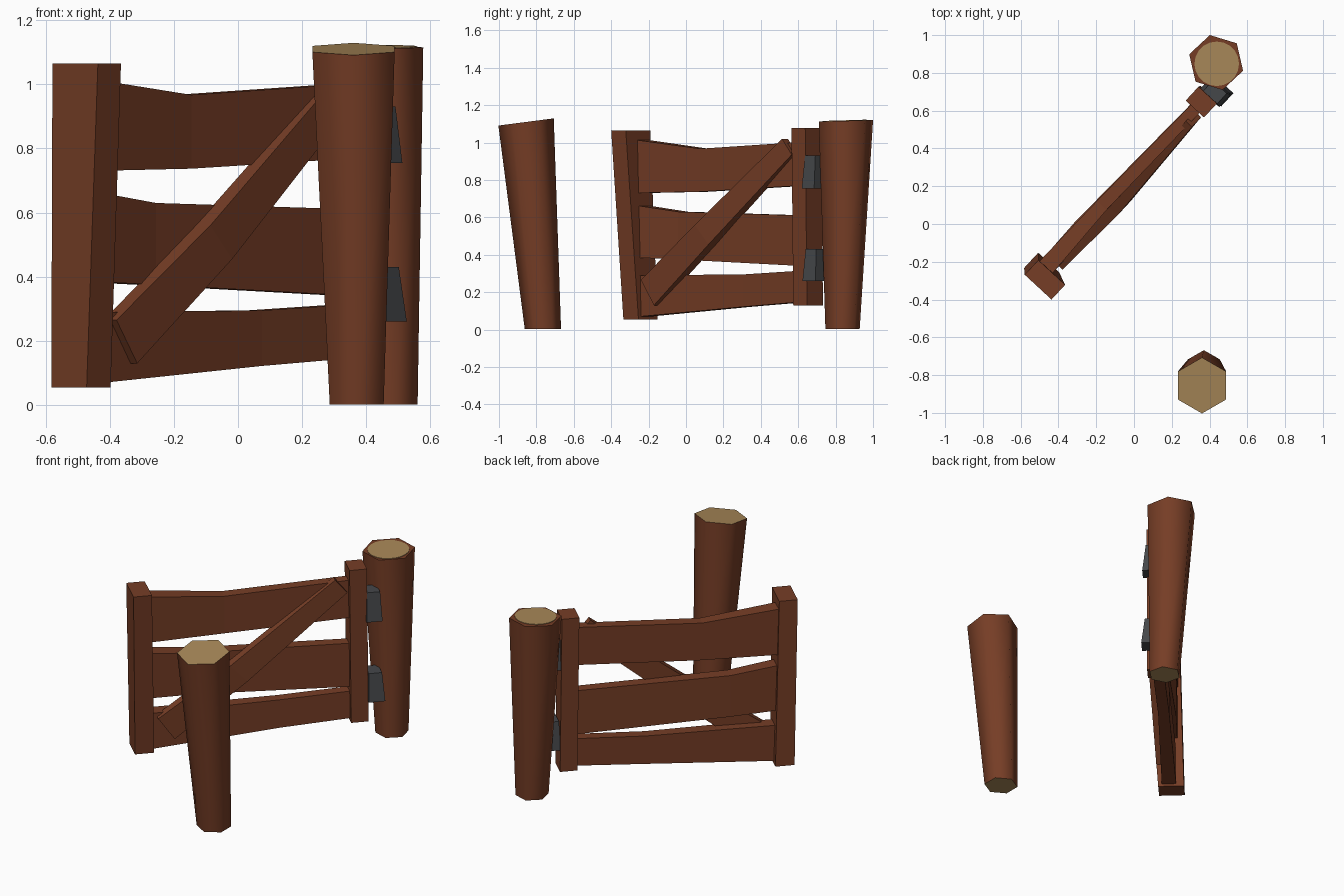
import bpy, bmesh, math
from mathutils import Vector

if "Cube" in bpy.data.objects:
    bpy.data.objects.remove(bpy.data.objects["Cube"])


def material(name, rgb):
    m = bpy.data.materials.new(name)
    m.diffuse_color = (*rgb, 1)
    m.use_nodes = True
    m.node_tree.nodes["Principled BSDF"].inputs["Base Color"].default_value = m.diffuse_color
    return m


BROWN = material("brown_bark_wood", (0.18, 0.047, 0.019))
TAN = material("tan_cut_wood", (0.40, 0.25, 0.10))
IRON = material("dark_iron", (0.06, 0.063, 0.068))

# Gate frame: u runs from free end to hinge end, v points to the brace side
ORIGIN = Vector((-0.48, -0.27, 0))
U = Vector((0.679, 0.734, 0))
V = Vector((0.734, -0.679, 0))


def gate(u, v, z):
    return ORIGIN + U * u + V * v + Vector((0, 0, z))


def loft(name, sections, mats, end_mats=(0, 0), smooth=False):
    """Skin a list of equal-sized rings and cap both ends."""
    bm = bmesh.new()
    rings = [[bm.verts.new(p) for p in s] for s in sections]
    n = len(rings[0])
    for a, b in zip(rings, rings[1:]):
        for i in range(n):
            j = (i + 1) % n
            f = bm.faces.new((a[i], a[j], b[j], b[i]))
            f.smooth = smooth
    for ring, mi in ((rings[0], end_mats[0]), (rings[-1], end_mats[1])):
        bm.faces.new(ring).material_index = mi
    bmesh.ops.recalc_face_normals(bm, faces=bm.faces)
    if smooth:
        for e in bm.edges:
            e.smooth = e.calc_face_angle(0) < math.radians(66)
    me = bpy.data.meshes.new(name)
    bm.to_mesh(me)
    bm.free()
    for m in mats:
        me.materials.append(m)
    ob = bpy.data.objects.new(name, me)
    bpy.context.collection.objects.link(ob)
    return ob


def ring(c, r, sides, turn, slope=0):
    pts = []
    for i in range(sides):
        a = math.radians(turn) + 2 * math.pi * i / sides
        dy = r * math.sin(a)
        pts.append(Vector((c[0] + r * math.cos(a), c[1] + dy, c[2] + slope * dy)))
    return pts


# Leaning, flaring six-sided posts
loft("latch_post", [ring((0.37, -0.765, 0.002), 0.097, 6, 90),
                    ring((0.36, -0.855, 1.11), 0.148, 6, 90, 0.13)],
     [BROWN, TAN], (1, 1), True)
loft("hinge_post", [ring((0.47, 0.837, 0.002), 0.094, 6, 103),
                    ring((0.435, 0.855, 1.116), 0.149, 6, 103, 0.03)],
     [BROWN, TAN], (1, 0), True)
loft("hinge_post_cut_end", [ring((0.438, 0.848, 1.114), 0.118, 20, 0, 0.03),
                            ring((0.438, 0.848, 1.119), 0.118, 20, 0, 0.03)], [TAN])


def upright(name, bottom, top, mat):
    """Tapered block; each end is (u0, u1, v0, v1, z)."""
    loft(name, [[gate(u0, v0, z), gate(u1, v0, z), gate(u1, v1, z), gate(u0, v1, z)]
                for u0, u1, v0, v1, z in (bottom, top)], [mat])


# Gate end uprights
upright("free_stile", (-0.042, 0.068, -0.10, 0.05, 0.055),
        (-0.066, 0.04, -0.073, 0.12, 1.065), BROWN)
upright("hinge_stile", (1.20, 1.30, -0.07, 0.055, 0.13),
        (1.19, 1.29, -0.074, 0.058, 1.077), BROWN)

# Iron hinges
upright("lower_hinge", (1.295, 1.39, -0.06, 0.085, 0.26),
        (1.30, 1.375, -0.04, 0.065, 0.43), IRON)
upright("upper_hinge", (1.285, 1.375, -0.06, 0.08, 0.755),
        (1.29, 1.365, -0.04, 0.06, 0.93), IRON)


def board(name, stations):
    """Bent board; each station is (u_low, z_low, u_high, z_high, v_back, v_front)."""
    loft(name, [[gate(ul, vb, zl), gate(ul, vf, zl), gate(uh, vf, zh), gate(uh, vb, zh)]
                for ul, zl, uh, zh, vb, vf in stations], [BROWN])


# Three bent rails
board("top_rail", [(0.02, 0.73, 0.02, 1.015, -0.065, 0.03),
                   (0.48, 0.737, 0.48, 0.967, -0.058, 0.012),
                   (1.23, 0.77, 1.23, 1.003, -0.037, 0.025)])
board("middle_rail", [(0.02, 0.385, 0.02, 0.665, -0.06, 0.03),
                      (0.32, 0.375, 0.32, 0.63, -0.068, 0.01),
                      (1.23, 0.34, 1.23, 0.61, -0.04, 0.025)])
board("bottom_rail", [(0.02, 0.067, 0.02, 0.29, -0.055, 0.03),
                      (0.80, 0.122, 0.80, 0.295, -0.05, 0.015),
                      (1.23, 0.148, 1.23, 0.315, -0.04, 0.025)])

# Diagonal brace on the front of the rails
board("diagonal_brace", [(0.185, 0.13, 0.09, 0.265, 0.0, 0.055),
                         (0.60, 0.455, 0.50, 0.56, 0.01, 0.074),
                         (1.18, 0.935, 1.11, 1.02, 0.0, 0.046)])
